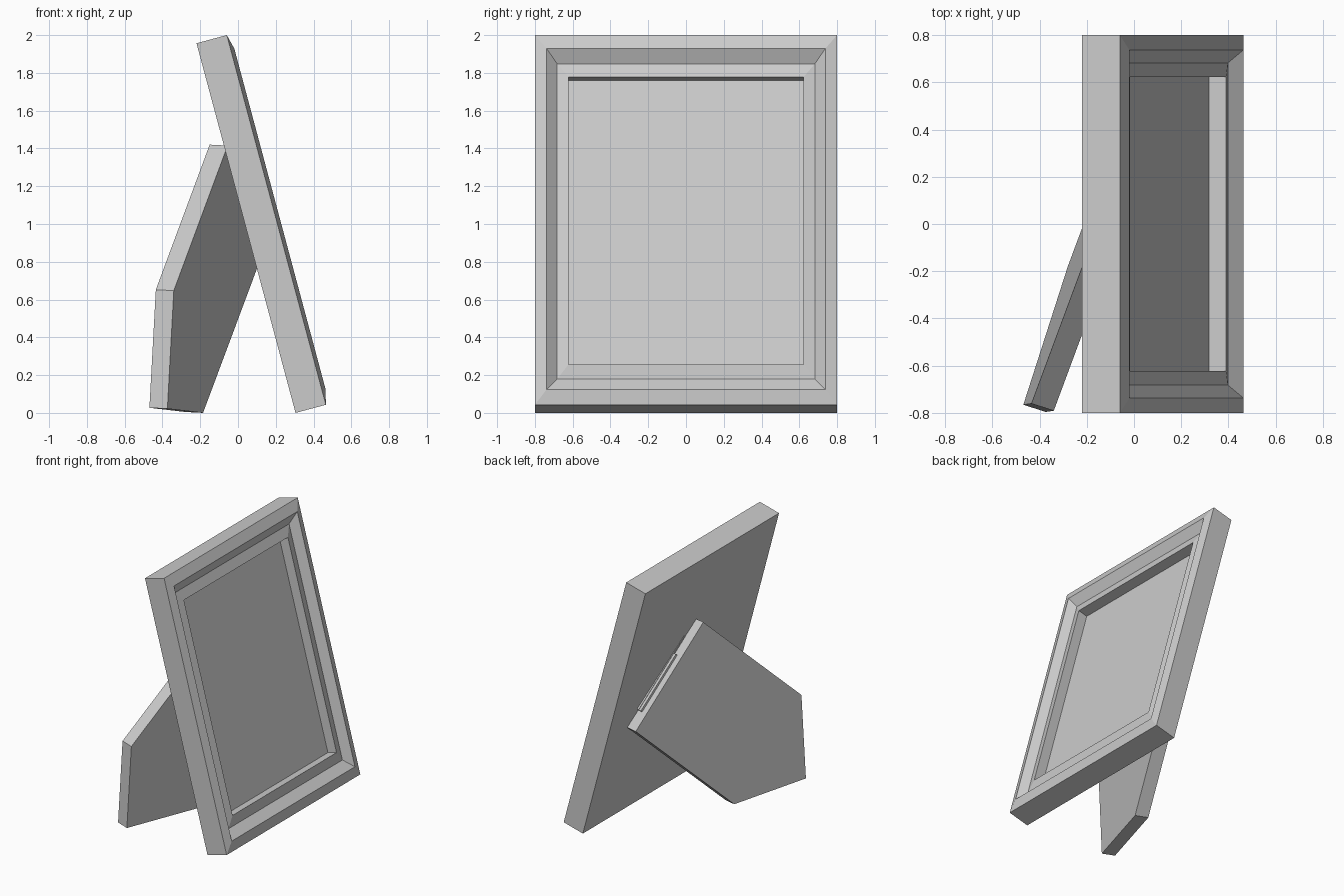
import bpy, bmesh
from math import radians, sin, cos
from mathutils import Vector

if "Cube" in bpy.data.objects:
    bpy.data.objects.remove(bpy.data.objects["Cube"])

TILT = radians(15)
UP = Vector((-sin(TILT), 0, cos(TILT)))      # along the frame's height
OUT = Vector((cos(TILT), 0, sin(TILT)))      # out of the picture side
BASE = Vector((0.465, 0, 0.043))             # front bottom edge
HALF_W, HALF_H, DEPTH = 0.8, 1.013, 0.166


def loft(name, rings):
    """Join equal point rings into a closed flat-shaded solid."""
    bm = bmesh.new()
    loops = [[bm.verts.new(p) for p in ring] for ring in rings]
    n = len(loops[0])
    for a, b in zip(loops, loops[1:]):
        for i in range(n):
            j = (i + 1) % n
            bm.faces.new((a[i], a[j], b[j], b[i]))
    bm.faces.new(loops[0][::-1])
    bm.faces.new(loops[-1])
    bmesh.ops.recalc_face_normals(bm, faces=bm.faces)
    mesh = bpy.data.meshes.new(name)
    bm.to_mesh(mesh)
    bm.free()
    obj = bpy.data.objects.new(name, mesh)
    bpy.context.collection.objects.link(obj)
    return obj


def frame_ring(scale, w):
    centre = BASE + UP * HALF_H + OUT * w
    return [centre + Vector((0, sy * HALF_W * scale, 0)) + UP * sz * HALF_H * scale
            for sy, sz in ((-1, -1), (1, -1), (1, 1), (-1, 1))]


# Picture frame: back, outer edge, ridge, groove, inner lip, recessed panel
loft("picture_frame", [frame_ring(s, w) for s, w in (
    (1, -DEPTH), (1, 0), (0.922, 0.02), (0.853, -0.03),
    (0.778, -0.017), (0.778, -0.092))])

# Five-sided easel leg, set diagonally behind the frame
outer = [Vector(p) for p in ((-0.15, 0.007, 1.42), (-0.435, -0.761, 0.652),
                             (-0.469, -0.766, 0.027), (-0.28, -0.178, 0.005),
                             (0.007, 0.592, 0.773))]
thick = Vector((0.951, -0.304, -0.048)) * 0.1
inner = [p + thick for p in outer]
loft("easel_leg", [outer, inner])

# Hinge leaves along the diagonal edge: one on the frame, one on the leg
start, edge = inner[0], inner[4] - inner[0]


def leaf(name, t0, t1, side, s0, s1, push, p0, p1):
    ends = [start + edge * t for t in (t0, t1)]
    loft(name, [[e + side * s + push * p
                 for s, p in ((s0, p0), (s1, p0), (s1, p1), (s0, p1))] for e in ends])


across = edge.cross(OUT).normalized()
if across.z < 0:
    across.negate()
leg_side = edge.cross(thick).normalized()
if leg_side.z < 0:
    leg_side.negate()
leaf("frame_hinge_leaf", 0.16, 0.84, across, -0.01, 0.03, -OUT, -0.01, 0.018)
leaf("leg_hinge_leaf", 0.32, 0.84, leg_side, -0.01, 0.015, -thick.normalized(), 0.025, 0.05)
